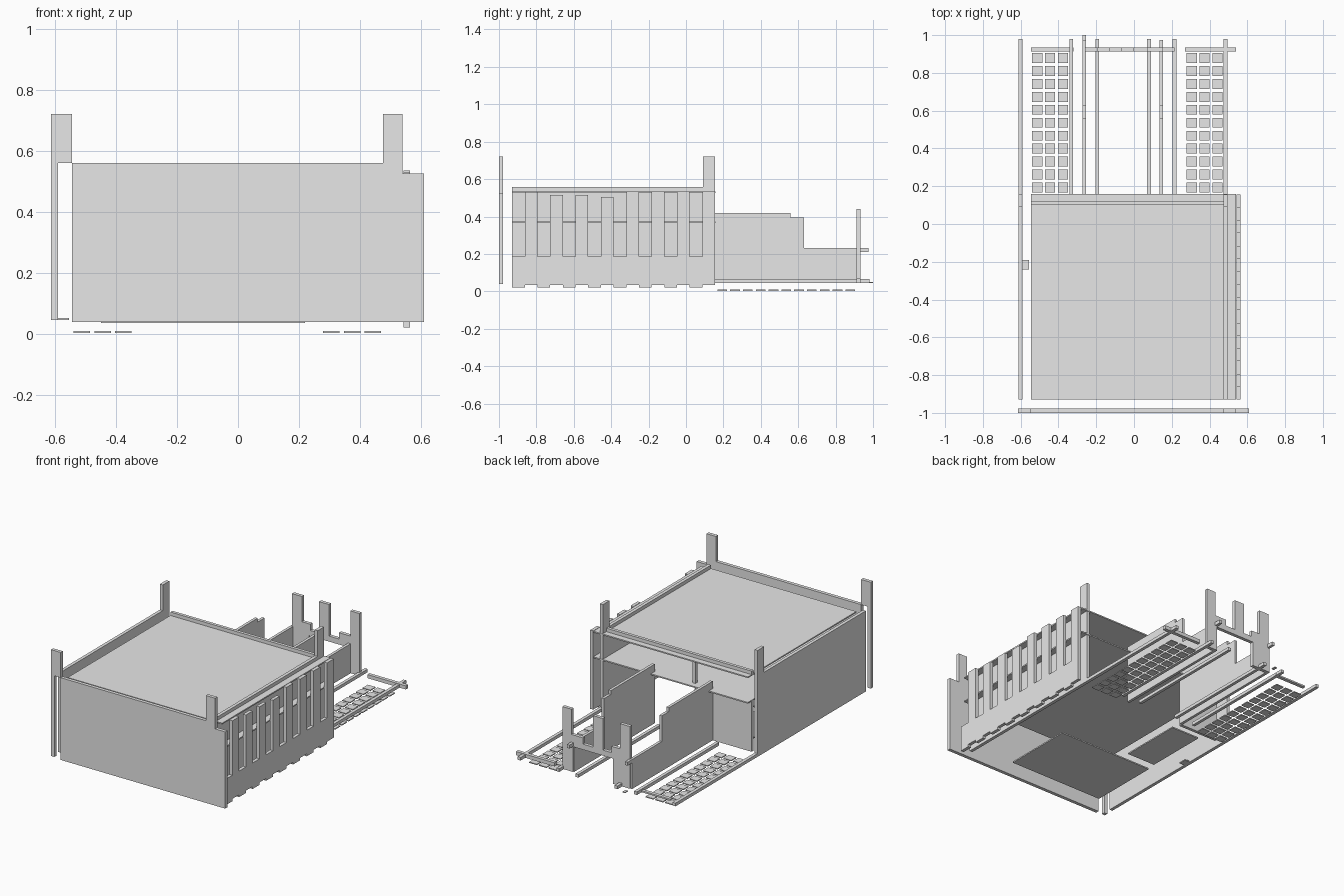
import bpy, bmesh
from mathutils import Vector

grey = bpy.data.materials.new("plain grey")
grey.diffuse_color = (0.8, 0.8, 0.8, 1)


def finish(name, bm):
    bmesh.ops.recalc_face_normals(bm, faces=bm.faces)
    me = bpy.data.meshes.new(name)
    bm.to_mesh(me)
    bm.free()
    me.materials.append(grey)
    ob = bpy.data.objects.new(name, me)
    bpy.context.collection.objects.link(ob)
    return ob


def add_box(bm, x0, x1, y0, y1, z0, z1):
    vs = bmesh.ops.create_cube(bm, size=1)["verts"]
    for v in vs:
        v.co = Vector(((x0 + x1) / 2 + v.co.x * (x1 - x0),
                       (y0 + y1) / 2 + v.co.y * (y1 - y0),
                       (z0 + z1) / 2 + v.co.z * (z1 - z0)))


def boxes(name, *specs):
    bm = bmesh.new()
    for s in specs:
        add_box(bm, *s)
    return finish(name, bm)


def plate(name, outline, axis, a, b):
    """Flat sheet: outline in (y,z) for axis x or (x,z) for axis y, from a to b."""
    bm = bmesh.new()
    pt = (lambda u, w: (a, u, w)) if axis == "x" else (lambda u, w: (u, a, w))
    f = bm.faces.new([bm.verts.new(pt(u, w)) for u, w in outline])
    ext = bmesh.ops.extrude_face_region(bm, geom=[f])["geom"]
    d = Vector((b - a, 0, 0)) if axis == "x" else Vector((0, b - a, 0))
    bmesh.ops.translate(bm, vec=d, verts=[g for g in ext if isinstance(g, bmesh.types.BMVert)])
    return finish(name, bm)


# front sheet with corner posts; the left post runs down as a narrow strip
plate("front_wall", [(-0.545, 0.038), (0.61, 0.038), (0.61, 0.525), (0.54, 0.525), (0.54, 0.72),
                     (0.475, 0.72), (0.475, 0.56), (-0.545, 0.56)], "y", -1.0, -0.978)
plate("front_left_post", [(-0.613, 0.045), (-0.59, 0.045), (-0.59, 0.56), (-0.545, 0.56),
                          (-0.545, 0.72), (-0.613, 0.72)], "y", -1.0, -0.978)

# matching side sheets, each with a rear post and a long bottom rail
for label, x in (("left", -0.612), ("right", 0.475)):
    plate(label + "_wall", [(-0.93, 0.045), (0.98, 0.045), (0.98, 0.065), (0.155, 0.065),
                            (0.155, 0.72), (0.09, 0.72), (0.09, 0.557), (-0.93, 0.557)],
          "x", x, x + 0.021)
boxes("left_wall_tab", (-0.591, -0.555, -0.24, -0.19, 0.045, 0.052))

# thin roof deck and upper floor
boxes("roof_deck", (-0.545, 0.54, -0.93, 0.158, 0.527, 0.535))
boxes("upper_floor", (-0.545, 0.54, -0.93, 0.158, 0.365, 0.373))

# slatted outer sheet: comb on top, notched at the bottom
opens = [-0.93 + 0.1357 * i for i in range(8)]
outline = []
for i, y in enumerate(opens):
    top = (0.53, 0.515, 0.515, 0.505)[i] if i < 4 else 0.535
    end = 0.155 if i == 7 else opens[i + 1]
    outline += [(y, 0.185), (y + 0.068, 0.185), (y + 0.068, top), (end, top)]
for i in reversed(range(8)):
    y = opens[i]
    end = 0.155 if i == 7 else opens[i + 1]
    outline += [(end, 0.035), (y + 0.068, 0.035), (y + 0.068, 0.02), (y, 0.02)]
plate("slatted_sheet", outline, "x", 0.543, 0.564)

# rear parapet, divider and lower infill
boxes("rear_frame", (-0.545, 0.475, 0.10, 0.12, 0.535, 0.557),
      (-0.15, -0.13, 0.10, 0.12, 0.373, 0.527),
      (-0.545, -0.27, 0.10, 0.12, 0.045, 0.365))

# partial floor panels
boxes("floor_panels", (-0.45, 0.22, -0.86, -0.40, 0.036, 0.044),
      (-0.44, -0.24, -0.34, 0.07, 0.036, 0.044))

# stepped yard walls
for label, x in (("left", -0.272), ("right", 0.135)):
    plate(label + "_yard_wall", [(0.12, 0.045), (0.93, 0.045), (0.93, 0.21), (0.975, 0.21),
                                 (0.975, 0.232), (0.63, 0.232), (0.63, 0.395), (0.56, 0.395),
                                 (0.56, 0.42), (0.12, 0.42)], "x", x, x + 0.018)
boxes("wall_end_tab", (-0.272, -0.254, 0.97, 1.0, 0.045, 0.05))

# end gate with two legs and three uprights
plate("end_gate", [(-0.26, 0.045), (-0.14, 0.045), (-0.14, 0.205), (0.14, 0.205), (0.14, 0.045),
                   (0.215, 0.045), (0.215, 0.44), (0.15, 0.44), (0.15, 0.28),
                   (0.07, 0.28), (0.07, 0.24), (0.0, 0.24), (0.0, 0.44), (-0.07, 0.44),
                   (-0.07, 0.24), (-0.13, 0.24), (-0.13, 0.28), (-0.19, 0.28), (-0.19, 0.44),
                   (-0.26, 0.44)], "y", 0.912, 0.934)

# ground rails and crossbars
boxes("ground_rails", *[(x, x + 0.02, 0.155, 0.98, 0.045, 0.065)
                        for x in (-0.342, -0.205, 0.07, 0.205)])
boxes("crossbars", (-0.545, -0.32, 0.912, 0.934, 0.045, 0.055),
      (0.27, 0.54, 0.912, 0.934, 0.045, 0.068))

# paving slabs in two strips
for label, x0 in (("left", -0.539), ("right", 0.279)):
    boxes(label + "_paving", *[(x0 + 0.068 * c, x0 + 0.068 * c + 0.054,
                                0.168 + 0.0684 * r, 0.22 + 0.0684 * r, 0.003, 0.009)
                               for c in range(3) for r in range(11)])
